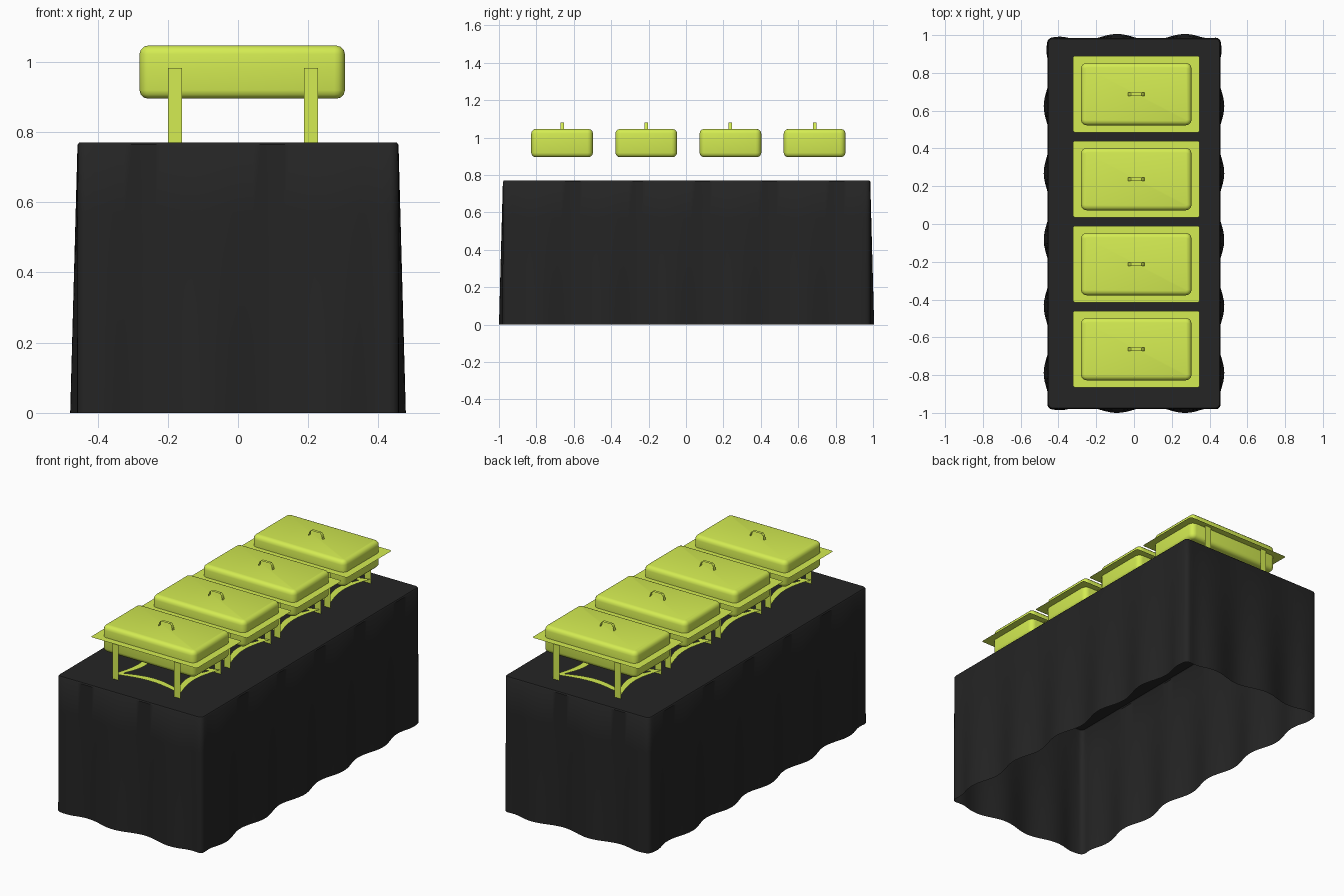
import bpy, bmesh, math

if "Cube" in bpy.data.objects:
    bpy.data.objects.remove(bpy.data.objects["Cube"])

def material(name, color):
    m = bpy.data.materials.new(name)
    m.diffuse_color = (*color, 1)
    m.use_nodes = True
    m.node_tree.nodes["Principled BSDF"].inputs["Base Color"].default_value = m.diffuse_color
    return m

BLACK = material("black_cloth", (0.018, 0.018, 0.018))
LIME = material("lime_metal", (0.66, 0.84, 0.085))

def add(name, verts, faces, mat, smooth=True):
    me = bpy.data.meshes.new(name)
    me.from_pydata(verts, [], faces)
    me.materials.append(mat)
    ob = bpy.data.objects.new(name, me)
    bpy.context.collection.objects.link(ob)
    if smooth:
        bpy.ops.object.select_all(action='DESELECT')
        ob.select_set(True)
        bpy.context.view_layer.objects.active = ob
        bpy.ops.object.shade_smooth_by_angle(angle=math.radians(40))
    return ob

def rounded_rect(hx, hy, r, seg=4, nx=1, ny=1):
    """Counter-clockwise outline: (x, y, normal x, normal y)."""
    pts = []
    for k, (sx, sy) in enumerate([(1, 1), (-1, 1), (-1, -1), (1, -1)]):
        for i in range(seg + 1):
            a = math.pi / 2 * (k + i / seg)
            pts.append((sx * (hx - r) + r * math.cos(a),
                        sy * (hy - r) + r * math.sin(a), math.cos(a), math.sin(a)))
        n = nx if k % 2 == 0 else ny
        x0, y0, ux, uy = pts[-1]
        lx, ly = -uy * 2 * (hx - r), ux * 2 * (hy - r)
        for i in range(1, n):
            pts.append((x0 + lx * i / n, y0 + ly * i / n, ux, uy))
    return pts

def loft(rings, cap_top=True, cap_bottom=False):
    n = len(rings[0])
    verts = [p for r in rings for p in r]
    faces = [(j*n + i, j*n + (i+1) % n, (j+1)*n + (i+1) % n, (j+1)*n + i)
             for j in range(len(rings) - 1) for i in range(n)]
    if cap_top:
        faces.append(tuple(range((len(rings)-1)*n, len(rings)*n)))
    if cap_bottom:
        faces.append(tuple(reversed(range(n))))
    return verts, faces

# Draped tablecloth, open underneath, with folds growing towards the hem
HX, HY, CY, TOP = 0.457, 0.982, 0.003, 0.77
outline = rounded_rect(HX, HY, 0.025, 4, 40, 80)

def fold(x, y, nx, ny):
    if abs(nx) > abs(ny):
        wave, edge = math.cos(2*math.pi*(y - 0.62)/0.353), HY - abs(y)
    else:
        wave, edge = math.cos(2*math.pi*(x + 0.09)/0.36), HX - abs(x)
    return (0.002 + 0.017*wave) * min(1, max(0, edge - 0.02)/0.1)

rings = []
for z in (0, 0.19, 0.38, 0.57, TOP - 0.006):
    t = 1 - z/TOP
    ring = []
    for x, y, nx, ny in outline:
        d = t * (fold(x, y, nx, ny) + 0.002)
        ring.append((x + nx*d, y + CY + ny*d, z))
    rings.append(ring)
rings.append([(x - nx*0.005, y + CY - ny*0.005, TOP) for x, y, nx, ny in outline])
add("tablecloth", *loft(rings), BLACK)

# Chafing dishes
CX, RIM_Z = 0.012, 0.982

def shell(name, cy, z_edge, z_far):
    """Rounded half shell: lid (far above the edge) or pan (far below)."""
    s = 1 if z_far > z_edge else -1
    b = 0.024
    base = rounded_rect(0.2925, 0.165, 0.03)
    prof = [(0, z_edge)] + [(b*(1 - math.cos(a)), z_far - s*b*(1 - math.sin(a)))
                            for a in (0, math.pi/6, math.pi/3, math.pi/2)]
    rs = [[(CX + x - nx*d, cy + y - ny*d, z) for x, y, nx, ny in base] for d, z in prof]
    v, f = loft(rs)
    if s < 0:
        f = [tuple(reversed(q)) for q in f]
    add(name, v, f, LIME)

def shelf(name, cy, z):
    """Thin stand frame with edges curving inwards between the legs."""
    n, hx, hy, w = 12, 0.213, 0.18, 0.04
    outer, inner = [], []
    corners = [(1, 1), (-1, 1), (-1, -1), (1, -1)]
    for k, (ax, ay) in enumerate(corners):
        bx, by = corners[(k + 1) % 4]
        mx, my = (ax + bx)/2, (ay + by)/2
        for i in range(n):
            t = i/n
            bow = 0.04*math.sin(math.pi*t)
            x, y = ax + (bx - ax)*t, ay + (by - ay)*t
            outer.append((CX + x*hx - mx*bow, cy + y*hy - my*bow, z))
            inner.append((CX + x*(hx - w) - mx*bow, cy + y*(hy - w) - my*bow, z))
    add(name, *loft([outer, inner], False), LIME, False)

for i in range(4):
    cy = -0.6625 + 0.45*i
    tag = f"_{i + 1}"
    shell("lid" + tag, cy, RIM_Z, 1.046)
    shell("pan" + tag, cy, RIM_Z, 0.895)

    # Flat rim around the pan
    o = rounded_rect(0.335, 0.203, 0.012, 3)
    h = rounded_rect(0.2915, 0.164, 0.03, 3)
    add("rim" + tag, *loft([[(CX + p[0], cy + p[1], RIM_Z) for p in o],
                            [(CX + p[0], cy + p[1], RIM_Z) for p in h]], False), LIME, False)

    # Four flat strip legs
    v, f = [], []
    for sx in (-1, 1):
        for sy in (-1, 1):
            x, y, b = CX + 0.002 + sx*0.194, cy + sy*0.182, len(v)
            v += [(x - 0.02, y, TOP), (x + 0.02, y, TOP), (x + 0.02, y, RIM_Z), (x - 0.02, y, RIM_Z)]
            f.append((b, b + 1, b + 2, b + 3))
    add("legs" + tag, v, f, LIME, False)
    shelf("stand_shelf" + tag, cy, 0.795)

    # Bent strip handle
    prof = [(-0.045, 1.045), (-0.037, 1.072), (-0.028, 1.08),
            (0.028, 1.08), (0.037, 1.072), (0.045, 1.045)]
    v = [(CX + x, cy + s*0.009, z) for x, z in prof for s in (-1, 1)]
    f = [(2*k, 2*k + 2, 2*k + 3, 2*k + 1) for k in range(len(prof) - 1)]
    add("handle" + tag, v, f, LIME, False)
